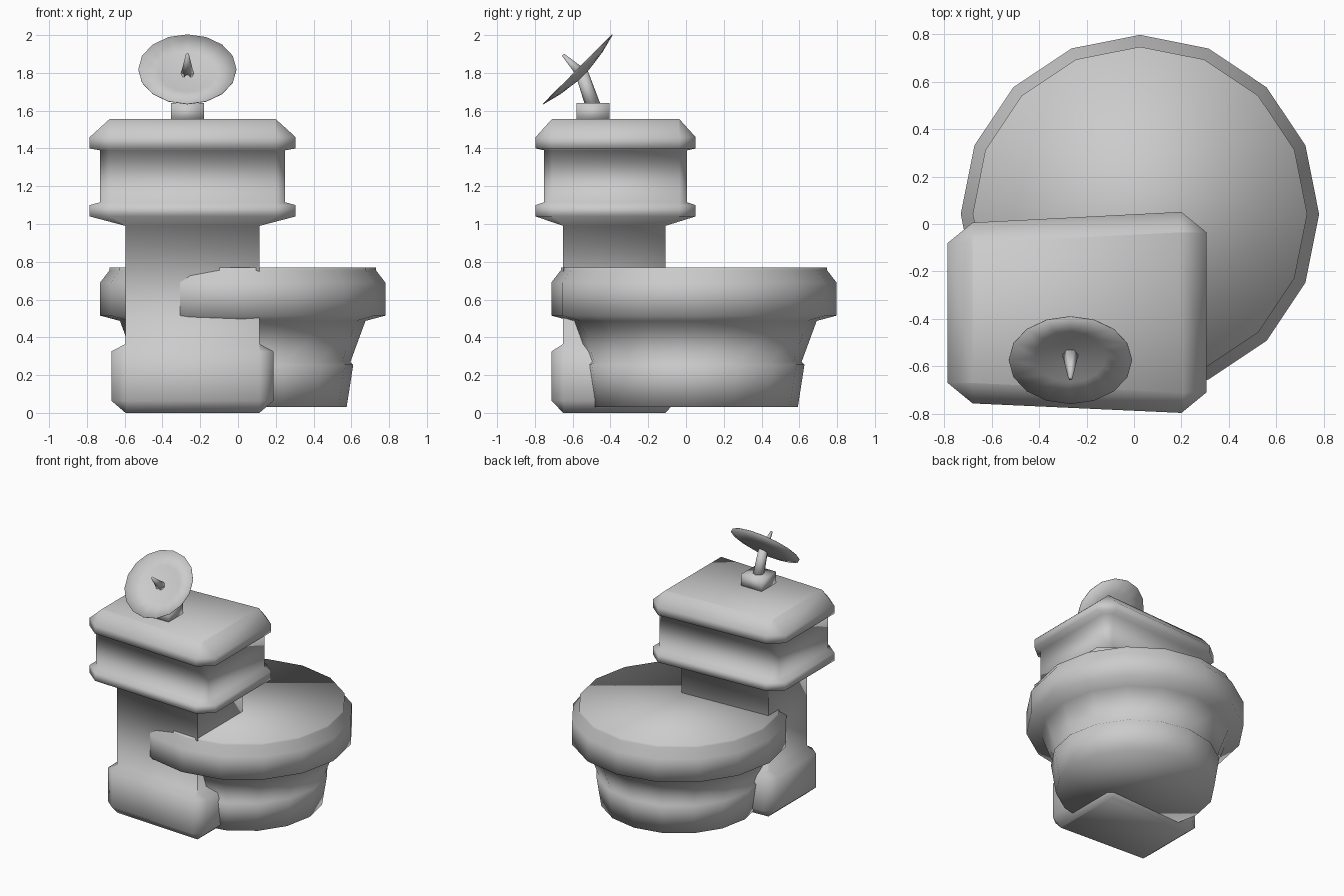
import bpy, bmesh, math
from mathutils import Vector, Matrix

if "Cube" in bpy.data.objects:
    bpy.data.objects.remove(bpy.data.objects["Cube"])


def finish(name, bm):
    bmesh.ops.remove_doubles(bm, verts=bm.verts, dist=0.0005)
    bmesh.ops.recalc_face_normals(bm, faces=bm.faces)
    me = bpy.data.meshes.new(name)
    bm.to_mesh(me)
    bm.free()
    me.shade_smooth()
    ob = bpy.data.objects.new(name, me)
    bpy.context.collection.objects.link(ob)
    return ob


def loft(name, rings, matrix=Matrix()):
    """Closed skin through equal-length point rings."""
    bm = bmesh.new()
    rows = [[bm.verts.new(matrix @ Vector(p)) for p in r] for r in rings]
    n = len(rows[0])
    for a, b in zip(rows, rows[1:]):
        for i in range(n):
            j = (i + 1) % n
            bm.faces.new((a[i], a[j], b[j], b[i]))
    bm.faces.new(rows[0])
    bm.faces.new(rows[-1])
    return finish(name, bm)


def circle(r, z, n):
    return [(r * math.cos(2 * math.pi * i / n), r * math.sin(2 * math.pi * i / n), z)
            for i in range(n)]


def lathe(name, profile, n, matrix):
    return loft(name, [circle(r, z, n) for r, z in profile], matrix)


def section(quad, d, z):
    """Tapered plan whose four sides are pushed out by d, cutting the corners."""
    xl, xr, lf, lb, rf, rb = quad
    e = d * 0.82
    return [(xl, lf - e, z), (xr, rf - e, z), (xr + d, rf, z), (xr + d, rb, z),
            (xr, rb + e, z), (xl, lb + e, z), (xl - d, lb, z), (xl - d, lf, z)]


# Round platform
lathe("round_platform",
      [(0.55, 0.03), (0.585, 0.255), (0.57, 0.27), (0.65, 0.487), (0.755, 0.515),
       (0.755, 0.69), (0.705, 0.755), (0.705, 0.77)],
      16, Matrix.Translation((0.025, 0.042, 0)))

# Tower with flared foot, shaft and banded cabin
shaft = (-0.595, 0.113, -0.61, -0.145, -0.65, -0.11)
cabin = (-0.68, 0.2, -0.67, -0.08, -0.71, -0.035)
levels = [(shaft, 0, 0.0), (shaft, 0.076, 0.065), (shaft, 0.076, 0.325),
          (shaft, 0, 0.365), (shaft, 0, 0.99), (cabin, 0.105, 1.04),
          (cabin, 0.105, 1.10), (cabin, 0.05, 1.115), (cabin, 0.05, 1.39),
          (cabin, 0.105, 1.40), (cabin, 0.105, 1.46), (cabin, 0, 1.555)]
loft("tower", [section(q, max(d, 0.0004), z) for q, d, z in levels])

# Antenna foot
bm = bmesh.new()
bmesh.ops.create_cube(bm, size=1, matrix=Matrix.Translation((-0.268, -0.493, 1.59))
                      @ Matrix.Diagonal((0.176, 0.176, 0.1, 1)))
finish("antenna_foot", bm)

# Leaning antenna post
a, b = Vector((-0.268, -0.49, 1.62)), Vector((-0.268, -0.552, 1.80))
lean = Matrix.Translation(a) @ (b - a).to_track_quat('Z', 'Y').to_matrix().to_4x4()
lathe("antenna_post", [(0.04, 0), (0.034, (b - a).length)], 8, lean)

# Tilted dish and feed spike
tilt = Matrix.Translation((-0.268, -0.575, 1.82)) @ Matrix.Rotation(math.radians(45), 4, 'X')
lathe("dish", [(0.05, -0.045), (0.16, -0.03), (0.26, -0.004), (0.26, 0),
               (0.15, -0.019), (0.04, -0.032)], 16, tilt)
lathe("feed_spike", [(0.034, -0.035), (0.009, 0.108)], 6, tilt)
